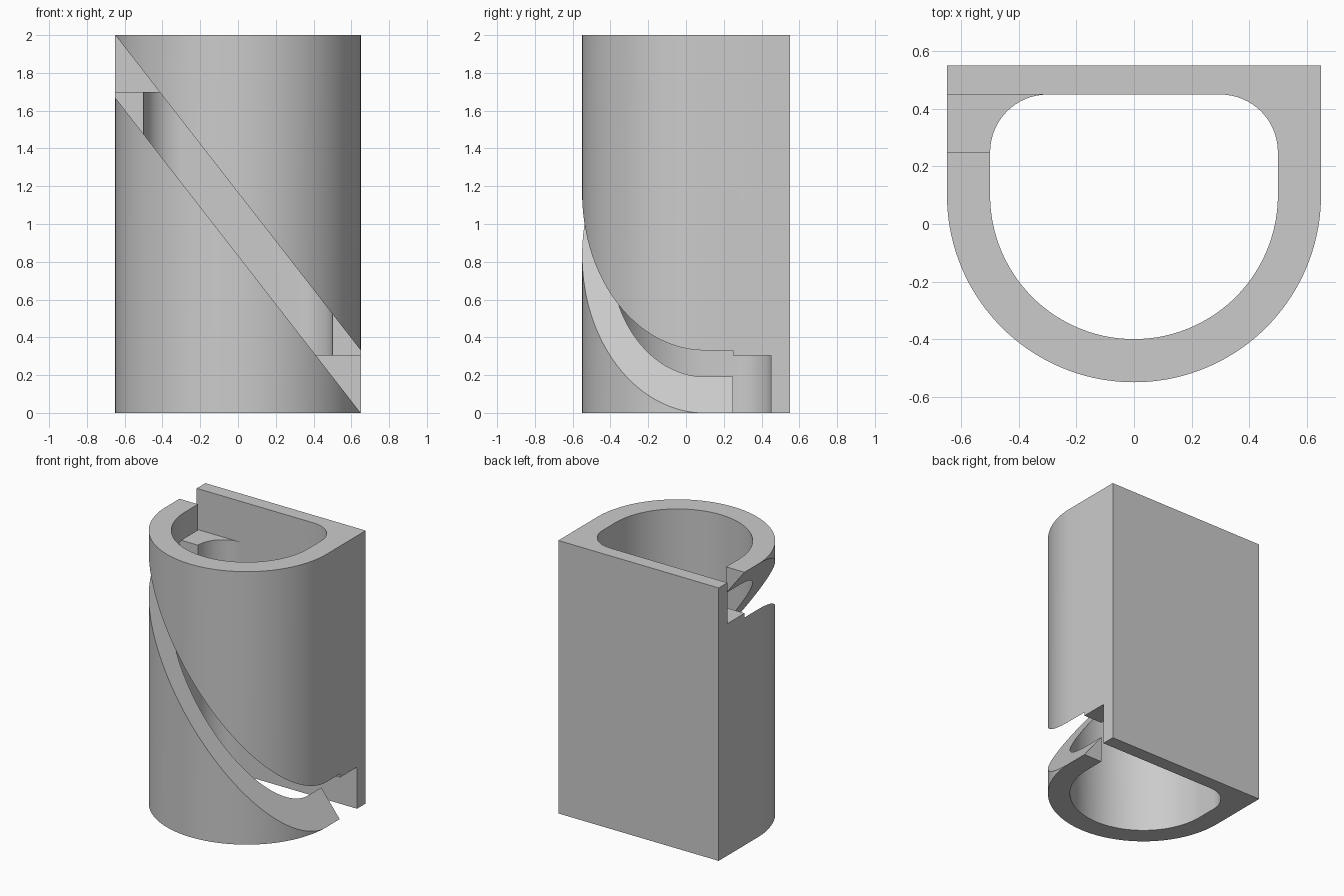
import bpy, bmesh, math
from mathutils import Vector

if "Cube" in bpy.data.objects:
    bpy.data.objects.remove(bpy.data.objects["Cube"])

grey = bpy.data.materials.new("light grey")
grey.diffuse_color = (0.6, 0.6, 0.6, 1)
grey.use_nodes = True
grey.node_tree.nodes["Principled BSDF"].inputs["Base Color"].default_value = grey.diffuse_color


def arc(cx, cy, r, a0, a1, n):
    return [(cx + r * math.cos(math.radians(a0 + (a1 - a0) * i / n)),
             cy + r * math.sin(math.radians(a0 + (a1 - a0) * i / n))) for i in range(n + 1)]


def prism(name, points, shift):
    """Closed solid: a flat polygon of 3D points swept along a vector."""
    bm = bmesh.new()
    face = bm.faces.new([bm.verts.new(p) for p in points])
    ext = bmesh.ops.extrude_face_region(bm, geom=[face], use_keep_orig=True)
    moved = [g for g in ext["geom"] if isinstance(g, bmesh.types.BMVert)]
    bmesh.ops.translate(bm, verts=moved, vec=Vector(shift))
    bmesh.ops.recalc_face_normals(bm, faces=bm.faces[:])
    mesh = bpy.data.meshes.new(name)
    bm.to_mesh(mesh)
    bm.free()
    mesh.materials.append(grey)
    obj = bpy.data.objects.new(name, mesh)
    bpy.context.collection.objects.link(obj)
    return obj


def box(name, x0, x1, y0, y1, z0, z1):
    return prism(name, [(x0, y0, z0), (x1, y0, z0), (x1, y1, z0), (x0, y1, z0)], (0, 0, z1 - z0))


# D-shaped outer body: flat back, round front
outer = arc(0, 0.1, 0.65, 180, 360, 72) + [(0.65, 0.55), (-0.65, 0.55)]
body = prism("slotted_sleeve", [(x, y, 0) for x, y in outer], (0, 0, 2))

# Bore with rounded back corners
inner = (arc(0, 0.1, 0.5, 180, 360, 72) + arc(0.3, 0.25, 0.2, 0, 90, 16)
         + arc(-0.3, 0.25, 0.2, 90, 180, 16))
bore = prism("bore_cutter", [(x, y, -0.2) for x, y in inner], (0, 0, 2.4))

# Diagonal slot through the front wall
slope = -1.67 / 1.3


def low(x):
    return -0.001 + slope * (x - 0.65)


slot = prism("diagonal_slot_cutter",
             [(-1, -1, low(-1)), (1, -1, low(1)), (1, -1, low(1) + 0.332), (-1, -1, low(-1) + 0.332)],
             (0, 1.25, 0))

# Notches at the slot ends: bottom right and top left
notch_low = box("lower_notch_cutter", 0.2, 0.9, 0.25, 0.45, -0.3, 0.305)
notch_high = box("upper_notch_cutter", -0.9, -0.2, 0.25, 0.45, 1.7, 2.3)

bpy.context.view_layer.objects.active = body
body.select_set(True)
for cutter in (bore, slot, notch_low, notch_high):
    mod = body.modifiers.new(cutter.name, "BOOLEAN")
    mod.operation = "DIFFERENCE"
    mod.solver = "EXACT"
    mod.object = cutter
    bpy.ops.object.modifier_apply(modifier=mod.name)
    bpy.data.objects.remove(cutter)

bpy.ops.object.shade_smooth_by_angle(angle=math.radians(30))
